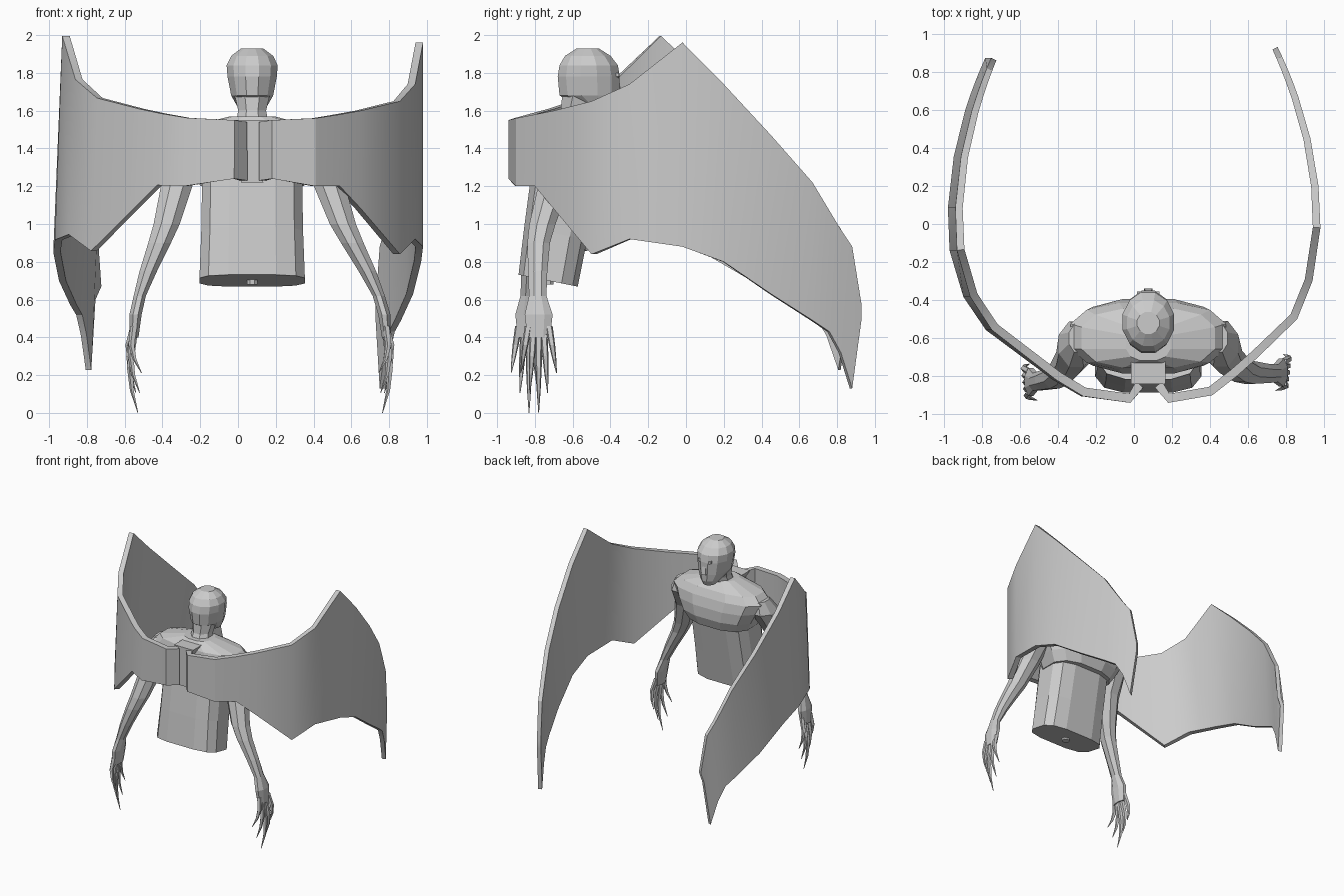
import bpy
import bmesh
from math import cos, sin, tau, sqrt, copysign, radians
from mathutils import Vector

cube = bpy.data.objects.get("Cube")
if cube:
    bpy.data.objects.remove(cube, do_unlink=True)

stone = bpy.data.materials.new("stone grey")
stone.use_nodes = True
grey = (.6, .6, .6, 1)
stone.diffuse_color = grey
stone.node_tree.nodes["Principled BSDF"].inputs["Base Color"].default_value = grey

MIDDLE = .075  # x of the body's centre line


def finish(name, bm, smooth_angle=None):
    """Turn the bmesh into a coloured object, flat unless an angle is given."""
    bmesh.ops.recalc_face_normals(bm, faces=bm.faces)
    mesh = bpy.data.meshes.new(name)
    bm.to_mesh(mesh)
    bm.free()
    mesh.materials.append(stone)
    obj = bpy.data.objects.new(name, mesh)
    bpy.context.collection.objects.link(obj)
    if smooth_angle:
        bpy.ops.object.select_all(action='DESELECT')
        obj.select_set(True)
        bpy.context.view_layer.objects.active = obj
        bpy.ops.object.shade_smooth_by_angle(angle=radians(smooth_angle))


def skin(bm, loops):
    """Bridge equal closed loops of points and cap both ends."""
    rows = [[bm.verts.new(point) for point in loop] for loop in loops]
    count = len(rows[0])
    for lower, upper in zip(rows, rows[1:]):
        for i in range(count):
            j = (i + 1) % count
            bm.faces.new((lower[i], lower[j], upper[j], upper[i]))
    bm.faces.new(rows[0])
    bm.faces.new(rows[-1])


def ring(x, y, z, half_width, half_depth, sides, power=1, tilt=0):
    """Horizontal ring; a power below one makes it boxier."""
    loop = []
    for i in range(sides):
        angle = tau * (i + .5) / sides
        across, along = [copysign(abs(v) ** power, v) for v in (cos(angle), sin(angle))]
        shift = half_depth * along
        loop.append((x + half_width * across, y + shift, z - tilt * shift))
    return loop


def stack(name, rings, sides, power=1, tilt=0):
    """Central body part from (y, z, half width, half depth) rings."""
    bm = bmesh.new()
    skin(bm, [ring(MIDDLE, *values, sides, power, tilt) for values in rings])
    finish(name, bm)


def plate(name, half_outline, front, back):
    """Mirrored plate from one half of its outline in x and z."""
    outline = half_outline + [(-x, z) for x, z in reversed(half_outline)]
    bm = bmesh.new()
    skin(bm, [[(MIDDLE + x, y, z) for x, z in outline] for y in (front, back)])
    finish(name, bm)


# Torso: abdomen with a sloping base, then overhanging chest and shoulders
stack("abdomen", [(-.73, .7, .285, .16), (-.69, .95, .275, .17), (-.64, 1.25, .27, .18)],
      sides=12, power=.6, tilt=.2)
stack("chest", [(-.61, 1.2, .28, .19), (-.59, 1.28, .33, .2), (-.59, 1.37, .38, .2),
                (-.59, 1.45, .42, .18), (-.6, 1.51, .36, .16), (-.62, 1.57, .12, .1)],
      sides=12, power=.75)
stack("base_stud", [(-.73, .68, .03, .03), (-.73, .72, .03, .03)], sides=8)

# Spine plate between the wing roots
plate("spine_plate", [(.09, 1.55), (.04, 1.46), (.04, 1.27), (.06, 1.22)], -.84, -.72)

# Neck, head and face
stack("neck", [(-.62, 1.5, .1, .1), (-.58, 1.6, .08, .09), (-.55, 1.72, .11, .11)], sides=8)
stack("head", [(-.43, 1.58, .05, .06), (-.46, 1.62, .08, .11), (-.51, 1.68, .115, .165),
               (-.515, 1.78, .135, .17), (-.515, 1.84, .14, .16),
               (-.52, 1.89, .115, .125), (-.52, 1.93, .06, .06)],
      sides=12)
stack("nose", [(-.36, 1.68, .03, .03), (-.37, 1.77, .02, .02)], sides=4)
plate("brow", [(.01, 1.79), (.06, 1.8), (.06, 1.78), (.01, 1.76)], -.4, -.355)

# Arms from shoulder to palm: outward drift, y, z, half width, half depth
arm_stations = [
    (0, -.6, 1.47, .05, .08), (.01, -.63, 1.37, .1, .13), (.04, -.7, 1.2, .09, .09),
    (.11, -.76, 1, .075, .075), (.16, -.78, .9, .065, .065), (.24, -.785, .75, .05, .055),
    (.3, -.785, .62, .035, .05), (.33, -.78, .52, .035, .08), (.34, -.78, .4, .025, .065)]

for side, outward, splay, setback in (("left", 1, 1, 0), ("right", -1, .75, .15)):
    loops = []
    for drift, y, z, half_width, half_depth in arm_stations:
        palm = Vector((MIDDLE + outward * (.37 + splay * drift), y - setback * drift, z))
        loops.append(ring(*palm, half_width, half_depth, sides=8))
    bm = bmesh.new()
    skin(bm, loops)
    finish(side + "_arm", bm)

    # Tapered fingers fan out below the palm and curl inward at the tips
    bm = bmesh.new()
    for spread in (-1, -.5, 0, .5, 1):
        length = .4 - .15 * abs(spread)
        root = palm + Vector((0, spread * .055, .06 * abs(spread)))
        loops = []
        for reach in (0, .4, .7, 1):
            bulge = outward * reach * (.1 - .12 * reach + .02 * spread)
            centre = root + Vector((bulge, spread * .04 * reach, -length * reach))
            radius = .02 - .018 * reach ** 2
            loops.append(ring(*centre, radius, radius, sides=5))
        skin(bm, loops)
    finish(side + "_fingers", bm)

# Wing edges from root to tip: y, top z, bottom z
BACK = .94
wing_edges = [
    (-BACK, 1.55, 1.24), (-.9, 1.56, 1.2), (-.8, 1.58, 1.2), (-.7, 1.6, 1.08),
    (-.5, 1.65, .84), (-.3, 1.74, .92), (-.02, 1.96, .88), (.2, 1.74, .8),
    (.45, 1.47, .63), (.67, 1.22, .49), (.76, 1.07, .43), (.82, .97, .32),
    (.88, .88, .13), (.93, .57, .5)]


def wing(name, outward, root, reach, sweep, lean):
    """Curved sheet: straight off the back, bowed, then closing toward the tip."""
    stations = [(Vector((root - outward * .07, -.86, 0)), 1.54, 1.23)]
    for y, top, bottom in wing_edges:
        ahead = max(y, 0)
        shift = sweep * min(1, y + BACK)
        lift = shift * (.3 + .5 * ahead)
        y -= shift * (1 - .6 * ahead)
        if y < 0:
            bow = min(sqrt(1 - (y / BACK) ** 2), .87 + 1.4 * (y + .5))
            x = root + (outward * reach - root) * bow
        else:
            x = outward * (reach - .26 * y * y)
        stations.append((Vector((x, y, 0)), top + lift, bottom + lift))
    loops = []
    last = len(stations) - 1
    for i, (spot, top, bottom) in enumerate(stations):
        along = (stations[min(i + 1, last)][0] - stations[max(i - 1, 0)][0]).normalized()
        thickness = .05 * (1 - .4 * i / last)
        inner = Vector((-along.y, along.x, 0)) * outward * thickness
        low = spot + Vector((0, 0, bottom))
        high = spot + Vector((-lean * spot.x, 0, top))
        loops.append([low, high, high + inner, low + inner])
    bm = bmesh.new()
    skin(bm, loops)
    finish(name, bm, smooth_angle=25)


wing("left_wing", outward=1, root=.18, reach=.98, sweep=0, lean=0)
wing("right_wing", outward=-1, root=-.02, reach=.98, sweep=.13, lean=.04)
